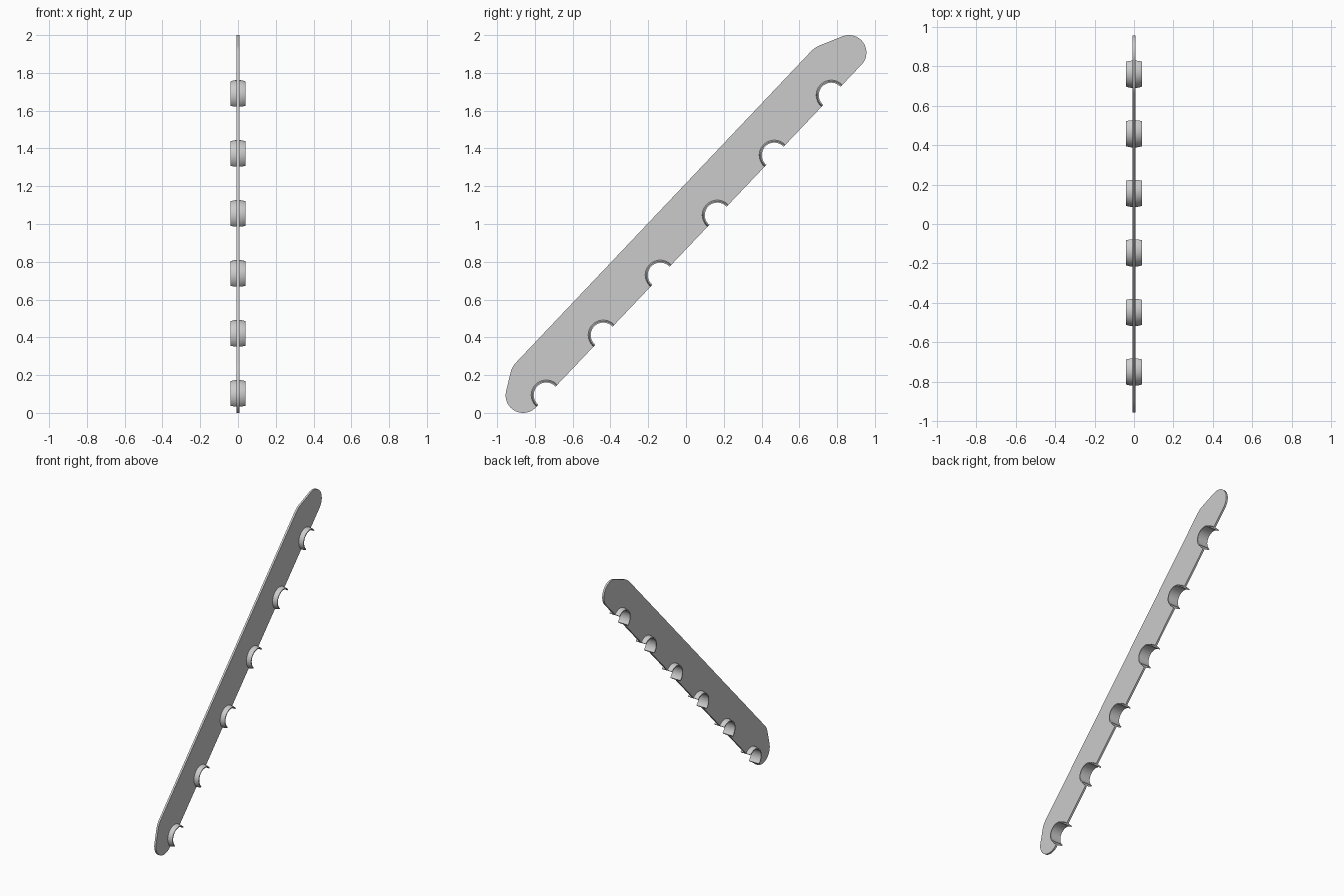
import bpy, bmesh, math
from mathutils import Vector

cube = bpy.data.objects.get("Cube")
if cube:
    bpy.data.objects.remove(cube)

grey = bpy.data.materials.new("light grey")
grey.use_nodes = True
COLOUR = (0.6, 0.6, 0.6, 1)
grey.diffuse_color = COLOUR
grey.node_tree.nodes["Principled BSDF"].inputs["Base Color"].default_value = COLOUR

# Layout in the strip's own plane: s runs along it, p across it
TILT = math.atan2(1.815, 1.725)
BASE = Vector((0, -0.8625, 0.0925))
LENGTH, END_R, THICK = 2.504, 0.0925, 0.014
CLIPS, FIRST, PITCH, CLIP_P = 6, 0.086, 0.438, -0.0875
NOTCH_R = 0.074


def arc(centre, r, a0, a1, n):
    return [Vector((centre[0] + r * math.cos(a0 + (a1 - a0) * i / n),
                    centre[1] + r * math.sin(a0 + (a1 - a0) * i / n)))
            for i in range(n + 1)]


def tangent_angle(centre, corner, side):
    d = Vector(corner) - Vector(centre)
    return math.atan2(d.y, d.x) + side * math.acos(END_R / d.length)


def soften(before, corner, after, size=0.03, n=5):
    c = Vector(corner)
    a = c + (Vector(before) - c).normalized() * size
    b = c + (Vector(after) - c).normalized() * size
    return [a * (1 - t) ** 2 + c * 2 * t * (1 - t) + b * t * t
            for t in (i / n for i in range(n + 1))]


def add_object(name, bm, location):
    bmesh.ops.recalc_face_normals(bm, faces=bm.faces)
    mesh = bpy.data.meshes.new(name)
    bm.to_mesh(mesh)
    bm.free()
    mesh.materials.append(grey)
    ob = bpy.data.objects.new(name, mesh)
    bpy.context.collection.objects.link(ob)
    ob.location = location
    ob.rotation_euler.x = TILT
    bpy.ops.object.select_all(action='DESELECT')
    ob.select_set(True)
    bpy.context.view_layer.objects.active = ob
    bpy.ops.object.shade_smooth_by_angle(angle=math.radians(35))
    return ob


# Flat strip: notched lower edge, round ends, sloped upper corners
low, high = (0, 0), (LENGTH, 0)
low_corner, high_corner = (0.069, 0.147), (2.40, 0.15)
dip = math.asin((CLIP_P + END_R) / NOTCH_R)
outline = []
for i in range(CLIPS):
    outline += arc((FIRST + PITCH * i, CLIP_P), NOTCH_R, math.pi + dip, -dip, 24)
high_arc = arc(high, END_R, -math.pi / 2, tangent_angle(high, high_corner, -1), 28)
low_arc = arc(low, END_R, tangent_angle(low, low_corner, 1), math.pi * 1.5, 28)
outline += high_arc
outline += soften(high_arc[-1], high_corner, low_corner)
outline += soften(high_corner, low_corner, low_arc[0])
outline += low_arc

bm = bmesh.new()
face = bm.faces.new([bm.verts.new((-THICK / 2, v.x, v.y)) for v in outline])
ext = bmesh.ops.extrude_face_region(bm, geom=[face])
bmesh.ops.translate(bm, vec=(THICK, 0, 0),
                    verts=[g for g in ext["geom"] if isinstance(g, bmesh.types.BMVert)])
add_object("strip", bm, BASE)

# Half-round clips: barrel-shaped outside, plain bore inside
HALF_W, STEPS = 0.041, 28
section = [(HALF_W * t, 0.080 - 0.007 * t * t) for t in (-1, -0.67, -0.33, 0, 0.33, 0.67, 1)]
section += [(HALF_W, 0.066), (-HALF_W, 0.066)]
along = Vector((0, math.cos(TILT), math.sin(TILT)))
across = Vector((0, -math.sin(TILT), math.cos(TILT)))
for i in range(CLIPS):
    bm = bmesh.new()
    rows = []
    for k in range(STEPS + 1):
        a = -dip + (math.pi + 2 * dip) * k / STEPS
        rows.append([bm.verts.new((x, r * math.cos(a), r * math.sin(a))) for x, r in section])
    for r0, r1 in zip(rows, rows[1:]):
        for j in range(len(section)):
            m = (j + 1) % len(section)
            bm.faces.new((r0[j], r0[m], r1[m], r1[j]))
    bm.faces.new(rows[0])
    bm.faces.new(rows[-1])
    add_object(f"clip_{i + 1}", bm, BASE + along * (FIRST + PITCH * i) + across * CLIP_P)
